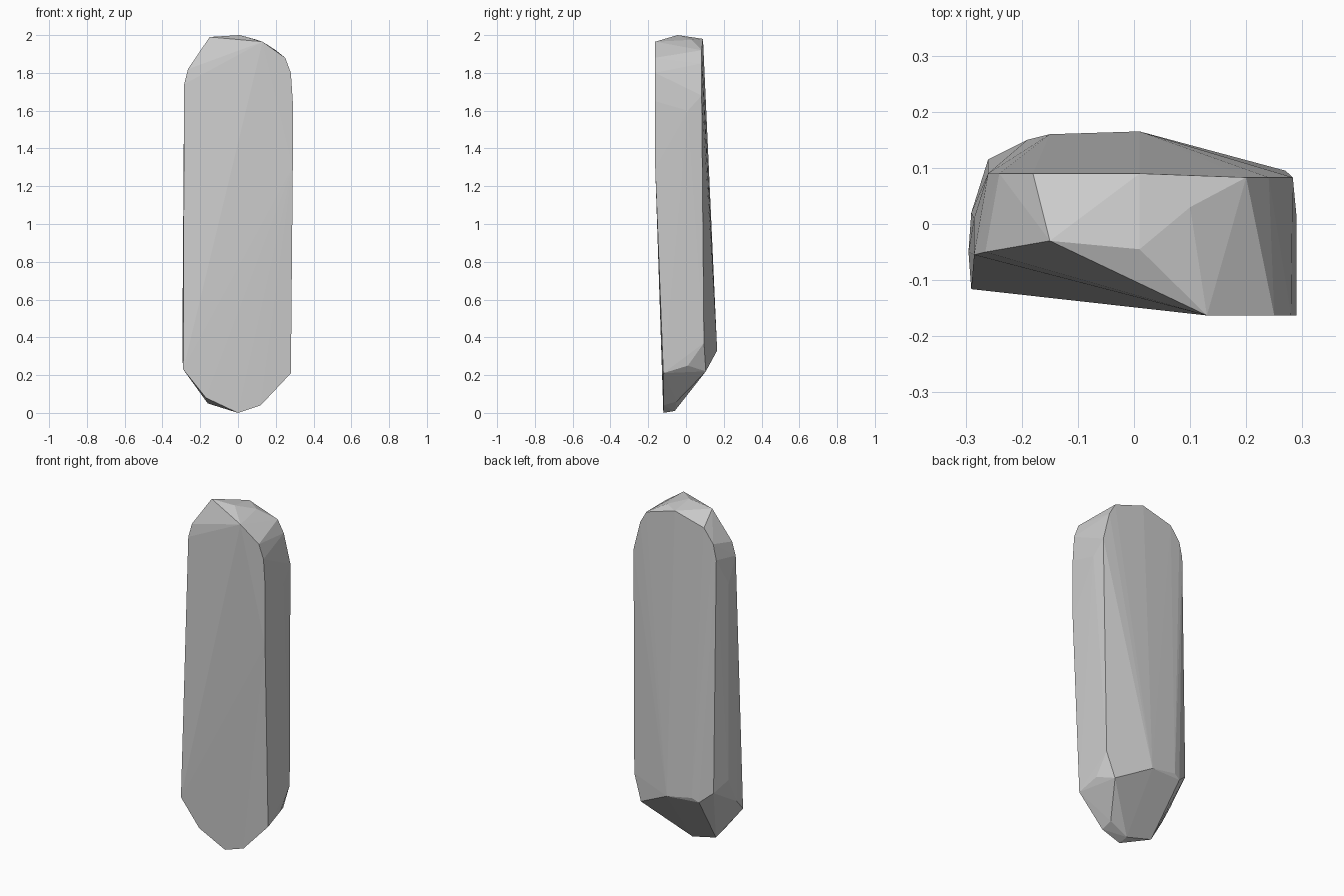
import bpy
import bmesh
from mathutils import Vector

# Remove only the default object
default_object = bpy.data.objects.get("Cube")
if default_object is not None:
    bpy.data.objects.remove(default_object, do_unlink=True)


def make_material(name, colour):
    material = bpy.data.materials.new(name)
    material.use_nodes = True
    material.diffuse_color = colour
    shader = material.node_tree.nodes["Principled BSDF"]
    shader.inputs["Base Color"].default_value = colour
    return material


def faceted_stone(name, outlines, material):
    """Wrap a tight faceted skin around corner points given in hundredths."""
    mesh = bpy.data.meshes.new(name)
    bm = bmesh.new()
    for outline in outlines:
        for corner in outline:
            bm.verts.new(Vector(corner) / 100)
    hull = bmesh.ops.convex_hull(bm, input=bm.verts[:])
    unused = set(hull["geom_interior"]) | set(hull["geom_unused"])
    loose = [item for item in unused if isinstance(item, bmesh.types.BMVert)]
    bmesh.ops.delete(bm, geom=loose, context="VERTS")
    bmesh.ops.recalc_face_normals(bm, faces=bm.faces[:])
    for face in bm.faces:
        face.smooth = False
    bm.to_mesh(mesh)
    bm.free()
    mesh.materials.append(material)
    stone = bpy.data.objects.new(name, mesh)
    bpy.context.scene.collection.objects.link(stone)
    return stone


# Broad front face, clockwise from the crown
front_outline = [
    (13, -16.3, 196.5), (25, -16.3, 188), (28, -16.3, 180),
    (29, -16.3, 165), (29, -16.3, 130), (28, -12, 21),
    (12, -12, 4), (0, -12, 0), (-17, -11.7, 8), (-29, -11.6, 23),
    (-28.5, -5.5, 174), (-26.5, -5, 182),
]

# Crown ridge and the widest line of both sides
middle_outline = [
    (-15, -3, 199), (1, -4.5, 200), (10, 3, 197.5),
    (29, 1, 160), (27, 1, 25), (12, -5, 6), (0, -6, 1),
    (-16, -5, 5), (-29.5, -5, 30), (-29, 2, 45), (-28.5, 1, 160),
]

# Back face, leaning outward to its thick lower end
back_outline = [
    (-18, 9, 193), (1, 9, 198), (20, 8.3, 192), (24, 8.3, 185),
    (28.3, 8.3, 168), (27, 9.5, 37), (22, 10.5, 22),
    (1, 16.5, 33), (-15, 16, 36), (-19, 15, 34), (-26, 11.5, 40),
    (-26, 9, 176), (-24, 9, 185),
]

stone_grey = make_material("stone grey", (0.6, 0.6, 0.6, 1))
faceted_stone("standing_stone",
              [front_outline, middle_outline, back_outline], stone_grey)
